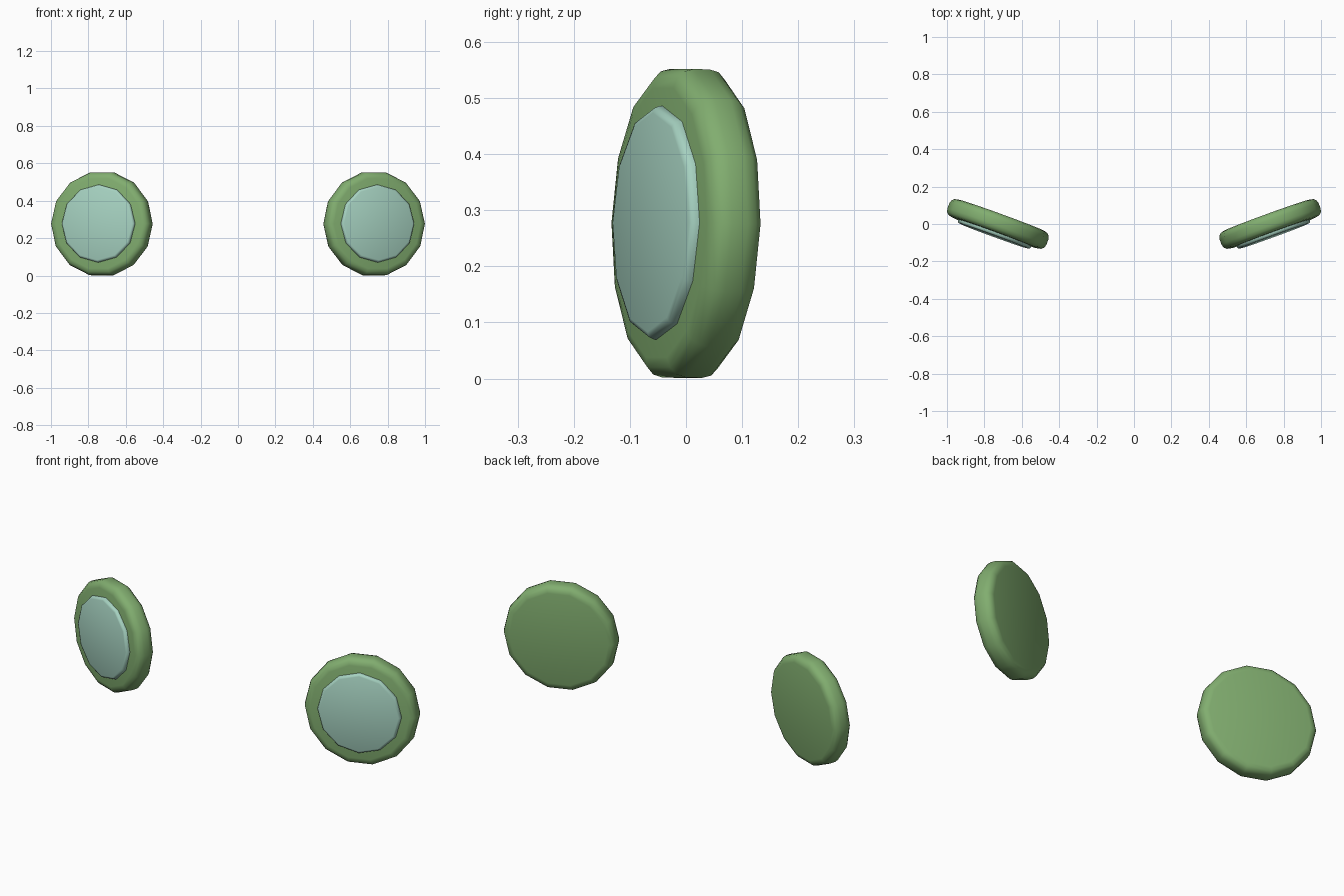
import bpy, bmesh
from math import radians
from mathutils import Matrix

if "Cube" in bpy.data.objects:
    bpy.data.objects.remove(bpy.data.objects["Cube"])

# Placement of the right-hand ear: leaning back slightly, turned outward
PLACE = (Matrix.Translation((0.7277, 0, 0.2765))
         @ Matrix.Rotation(radians(20), 4, 'Z')
         @ Matrix.Rotation(radians(-1.5), 4, 'X')
         @ Matrix.Rotation(radians(90), 4, 'X')
         @ Matrix.Rotation(radians(90), 4, 'Z'))


def material(name, rgb):
    mat = bpy.data.materials.new(name)
    mat.diffuse_color = (*rgb, 1)
    mat.use_nodes = True
    mat.node_tree.nodes["Principled BSDF"].inputs["Base Color"].default_value = mat.diffuse_color
    return mat


def disc_pair(name, sides, radius, depth, offset, bevel, segments, mat):
    """Rounded disc facing forward, mirrored to the other side."""
    bm = bmesh.new()
    bmesh.ops.create_cone(bm, cap_ends=True, segments=sides, radius1=radius,
                          radius2=radius, depth=depth,
                          matrix=PLACE @ Matrix.Translation((0, 0, offset)))
    for f in bm.faces:
        f.smooth = True
    mesh = bpy.data.meshes.new(name)
    bm.to_mesh(mesh)
    bm.free()
    mesh.materials.append(mat)
    obj = bpy.data.objects.new(name, mesh)
    bpy.context.collection.objects.link(obj)
    bev = obj.modifiers.new("rounded_rim", 'BEVEL')
    bev.width = bevel
    bev.segments = segments
    bev.limit_method = 'ANGLE'
    bev.angle_limit = radians(45)
    obj.modifiers.new("other_side", 'MIRROR').use_axis = (True, False, False)
    return obj


green = material("ear_green", (0.22, 0.42, 0.16))
teal = material("inner_ear_teal", (0.38, 0.64, 0.53))

# Outer ear discs
disc_pair("ears", 14, 0.282, 0.10, 0.0, 0.035, 3, green)
# Inner ear pads standing slightly proud of the front
disc_pair("inner_ears", 12, 0.208, 0.04, 0.048, 0.012, 2, teal)
